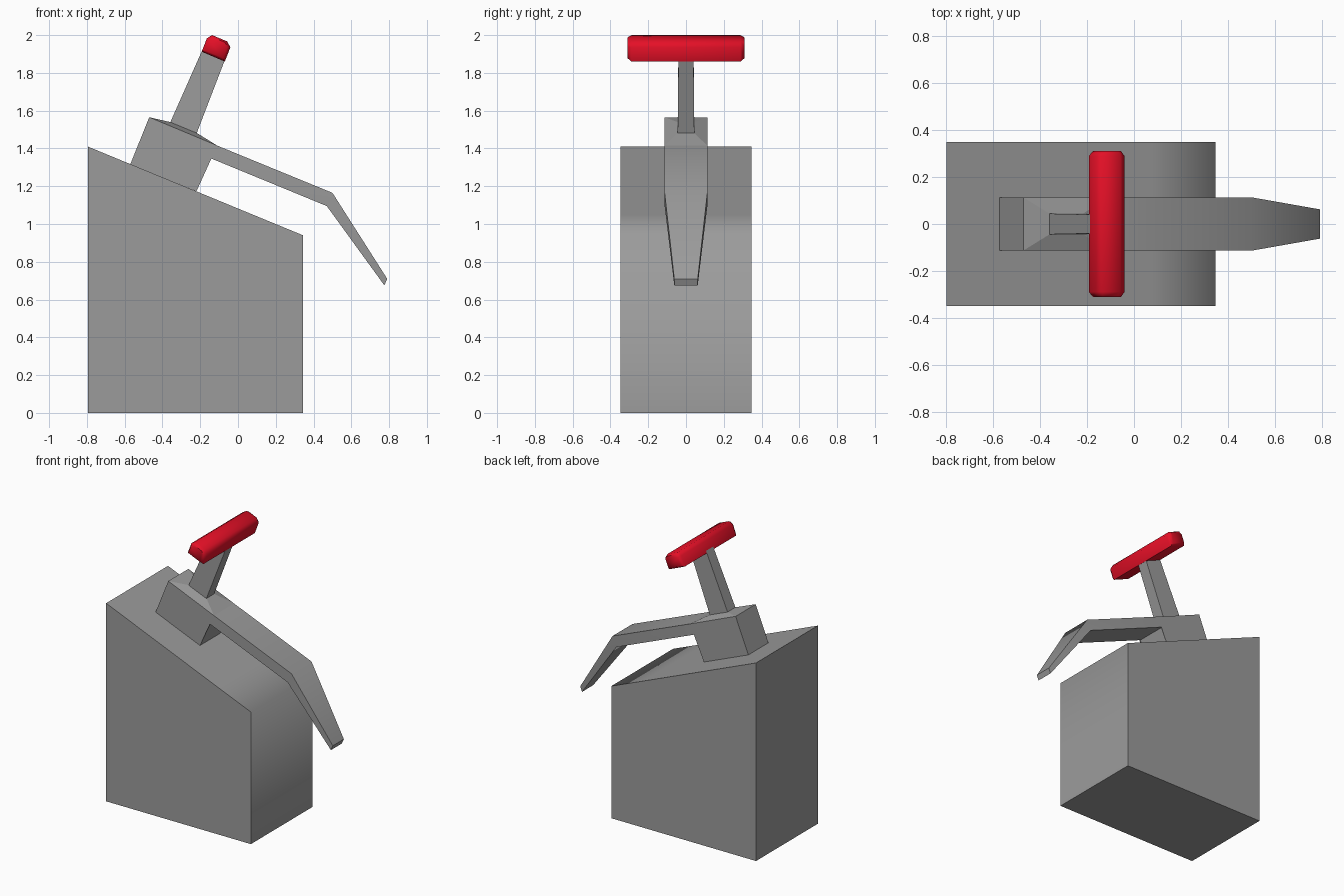
import bpy, bmesh, math

if "Cube" in bpy.data.objects:
    bpy.data.objects.remove(bpy.data.objects["Cube"])


def material(name, rgb):
    m = bpy.data.materials.new(name)
    m.diffuse_color = (*rgb, 1)
    m.use_nodes = True
    m.node_tree.nodes["Principled BSDF"].inputs["Base Color"].default_value = m.diffuse_color
    return m


grey = material("metal grey", (0.33, 0.33, 0.33))
red = material("handle red", (0.78, 0.005, 0.02))


def loft(name, rings, mat, smooth=0):
    """Skin a closed solid through rings of equal point count."""
    bm = bmesh.new()
    vr = [[bm.verts.new(p) for p in ring] for ring in rings]
    n = len(vr[0])
    for a, b in zip(vr, vr[1:]):
        for i in range(n):
            j = (i + 1) % n
            bm.faces.new((a[i], a[j], b[j], b[i]))
    bm.faces.new(vr[0])
    bm.faces.new(vr[-1])
    bmesh.ops.remove_doubles(bm, verts=bm.verts, dist=1e-4)
    bmesh.ops.recalc_face_normals(bm, faces=bm.faces)
    me = bpy.data.meshes.new(name)
    bm.to_mesh(me)
    bm.free()
    me.materials.append(mat)
    ob = bpy.data.objects.new(name, me)
    bpy.context.collection.objects.link(ob)
    if smooth:
        bpy.ops.object.select_all(action='DESELECT')
        bpy.context.view_layer.objects.active = ob
        ob.select_set(True)
        bpy.ops.object.shade_smooth_by_angle(angle=math.radians(smooth))
    return ob


def section(a, b, wa, wb=None):
    """Rectangle spanning two xz points, with half-widths in y."""
    wb = wa if wb is None else wb
    return [(a[0], -wa, a[1]), (a[0], wa, a[1]), (b[0], wb, b[1]), (b[0], -wb, b[1])]


# Base block with sloping top, softly shaded towards the low end
W = 0.348
loft("base_block", [section((x, 0), (x, z), W) for x, z in
                    ((-0.795, 1.41), (0.08, 1.049), (0.345, 0.94))], grey, 70)

# Valve body running into the bent, tapering lever
loft("body_and_lever", [
    section((-0.57, 1.317), (-0.47, 1.565), 0.113),
    section((-0.22, 1.173), (-0.11, 1.415), 0.113),
    section((-0.15, 1.35), (-0.11, 1.415), 0.113),
    section((0.47, 1.095), (0.5, 1.165), 0.113),
    section((0.775, 0.675), (0.79, 0.71), 0.062),
], grey, 40)

# Shallow collar round the foot of the stem
loft("stem_collar", [
    section((-0.47, 1.565), (-0.11, 1.415), 0.113),
    section((-0.36, 1.54), (-0.215, 1.48), 0.045),
], grey)

# Leaning stem
loft("stem", [
    section((-0.36, 1.535), (-0.22, 1.477), 0.044),
    section((-0.185, 1.93), (-0.065, 1.88), 0.04),
], grey)

# Red cross handle, narrowed at both ends
PROFILE = [(-0.192, 1.912), (-0.165, 1.983), (-0.137, 2.0),
           (-0.058, 1.967), (-0.04, 1.936), (-0.07, 1.86)]
cx = sum(p[0] for p in PROFILE) / 6
cz = sum(p[1] for p in PROFILE) / 6
loft("handle", [[(cx + (x - cx) * s, y, cz + (z - cz) * s) for x, z in PROFILE]
                for y, s in ((-0.31, 0.78), (-0.288, 1), (0.288, 1), (0.31, 0.78))],
     red, 60)
